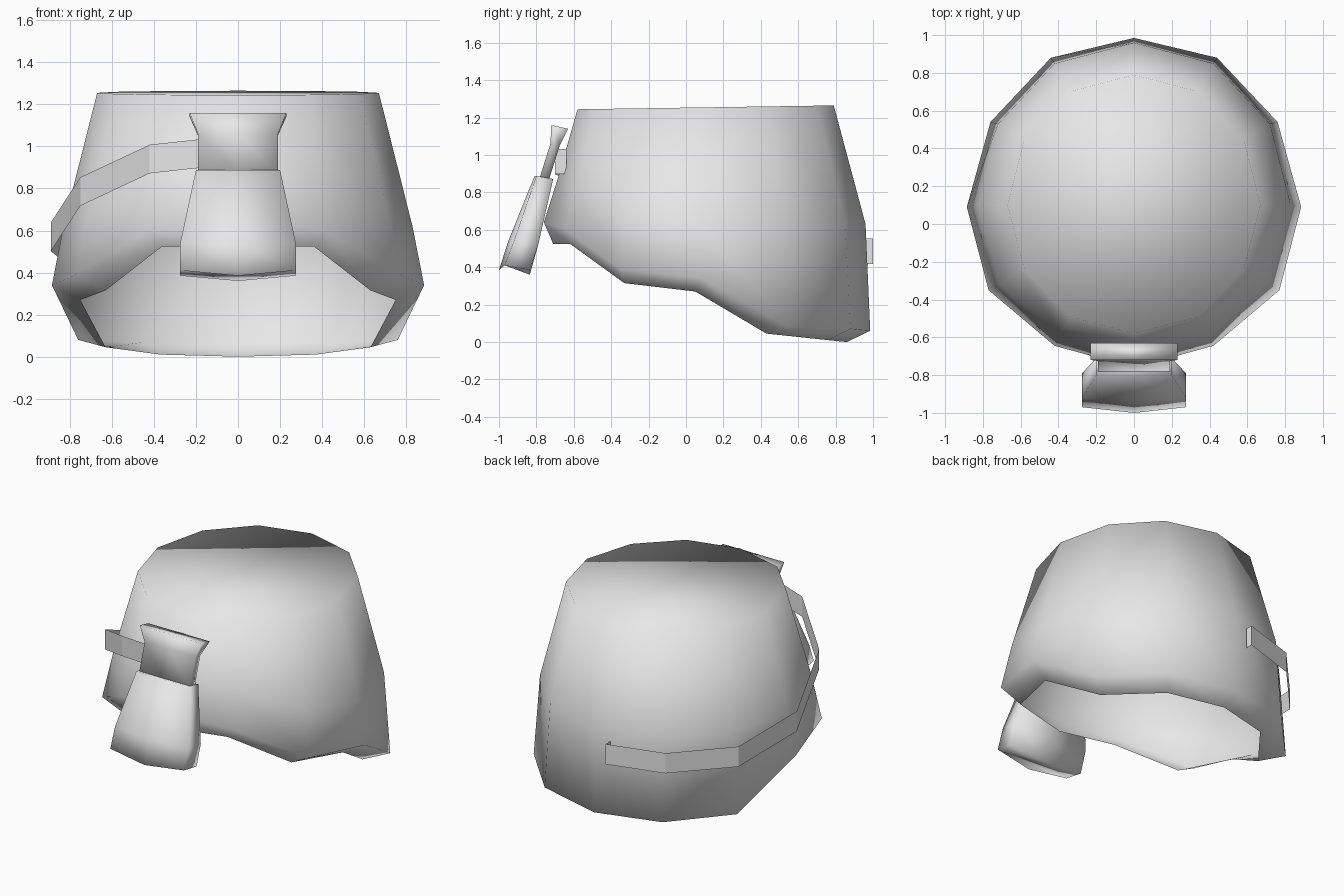
import bpy

cube = bpy.data.objects.get("Cube")
if cube:
    bpy.data.objects.remove(cube, do_unlink=True)

grey = bpy.data.materials.new("light_grey")
grey.use_nodes = True
COLOUR = (0.8, 0.8, 0.8, 1)
grey.diffuse_color = COLOUR
grey.node_tree.nodes["Principled BSDF"].inputs["Base Color"].default_value = COLOUR


def make_object(name, verts, faces, smooth=True):
    mesh = bpy.data.meshes.new(name)
    mesh.from_pydata(verts, [], faces)
    mesh.materials.append(grey)
    for poly in mesh.polygons:
        poly.use_smooth = smooth
    mesh.update()
    obj = bpy.data.objects.new(name, mesh)
    bpy.context.collection.objects.link(obj)
    return obj


def loft(name, rings, cap_start=False, cap_end=False):
    """Skin closed rings, counter-clockwise seen from above, listed downwards."""
    n = len(rings[0])
    verts = [v for ring in rings for v in ring]
    faces = []
    for r in range(len(rings) - 1):
        for i in range(n):
            a, b = r * n + i, r * n + (i + 1) % n
            faces.append((a, a + n, b + n, b))
    if cap_start:
        faces.append(tuple(range(n)))
    if cap_end:
        faces.append(tuple(range(len(verts) - 1, len(verts) - n - 1, -1)))
    return make_object(name, verts, faces)


def mirrored_ring(half):
    """Half ring from back centre to front centre along +x, closed on -x."""
    left = [(-x, y, z) for x, y, z in half[1:-1]]
    return (half + left[::-1])[::-1]


# Headgear shell: crown rim, middle, widest line and turned-in lower lip
crown = [(0, .79), (.34, .7), (.58, .45), (.67, .1), (.58, -.24), (.34, -.49), (0, -.58)]
crown = [(x, y, 1.253 + .015 * y) for x, y in crown]
middle = [(0, .96, .63), (.42, .85, .63), (.72, .53, .62), (.83, .1, .62),
          (.71, -.32, .69), (.39, -.59, .82), (0, -.69, .86)]
widest = [(0, .985, .06), (.44, .88, .07), (.76, .54, .08), (.885, .09, .34),
          (.77, -.35, .39), (.42, -.645, .6), (0, -.76, .64)]
lip = [(0, .86, 0), (.37, .76, .01), (.63, .43, .045), (.75, .05, .27),
       (.63, -.33, .315), (.36, -.62, .525), (0, -.71, .525)]
loft("shell", [mirrored_ring(r) for r in (crown, middle, widest, lip)], cap_start=True)


# Pouch hanging at the front, leaning outwards
def pouch_ring(width, front, back, bulge=0.0, sag=0.0):
    (fy, fz), (by, bz) = front, back
    return [(-width, fy, fz), (0, fy - bulge, fz - sag), (width, fy, fz),
            (width, by, bz), (0, by, bz - sag), (-width, by, bz)]


loft("pouch_neck", [
    pouch_ring(.23, (-.72, 1.16), (-.63, 1.14)),
    pouch_ring(.19, (-.725, 1.06), (-.675, 1.05)),
    pouch_ring(.19, (-.785, .87), (-.735, .86)),
], cap_start=True, cap_end=True)

loft("pouch_body", [
    pouch_ring(.2, (-.8, .888), (-.71, .872), .01),
    pouch_ring(.275, (-.92, .54), (-.79, .52), .03),
    pouch_ring(.275, (-.97, .41), (-.835, .385), .03, .025),
], cap_start=True, cap_end=True)

# Strap from the pouch around the right side to the back, ends tucked in
path = [(.1, -.64, .965), (.1, -.7, .965), (-.19, -.7, .965), (-.42, -.64, .94),
        (-.75, -.35, .785), (-.89, .09, .57), (-.78, .555, .48),
        (-.47, .89, .48), (-.1, 1, .485), (-.1, .95, .485)]
HALF = .068
strap_verts = [(x, y, z + s * HALF) for x, y, z in path for s in (1, -1)]
strap_faces = [(2 * i, 2 * i + 2, 2 * i + 3, 2 * i + 1) for i in range(len(path) - 1)]
strap = make_object("strap", strap_verts, [f[::-1] for f in strap_faces], smooth=False)
